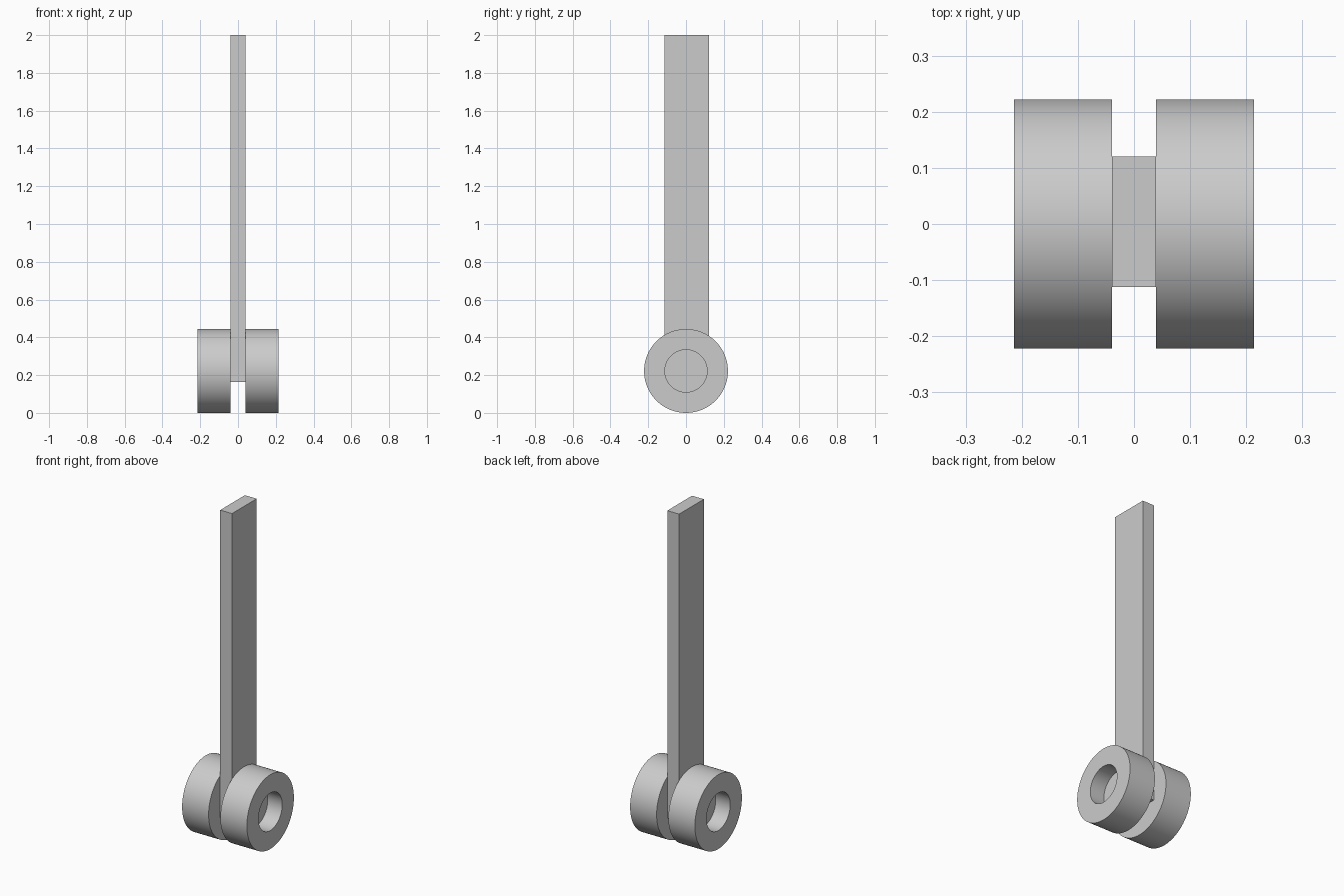
import bpy, bmesh, math

if "Cube" in bpy.data.objects:
    bpy.data.objects.remove(bpy.data.objects["Cube"])

R, HOLE = 0.222, 0.112          # wheel and recess radii
X_IN, X_FLOOR, X_OUT = 0.039, 0.118, 0.214
SEGS = 96


def finish(bm, name):
    bmesh.ops.recalc_face_normals(bm, faces=bm.faces)
    mesh = bpy.data.meshes.new(name)
    bm.to_mesh(mesh)
    bm.free()
    obj = bpy.data.objects.new(name, mesh)
    bpy.context.collection.objects.link(obj)
    return obj


def wheel(name, side):
    """Closed disc with a blind round recess in its outer face."""
    bm = bmesh.new()
    rings = []
    for x, r in ((X_IN, R), (X_OUT, R), (X_OUT, HOLE), (X_FLOOR, HOLE)):
        rings.append([bm.verts.new((side * x,
                                    r * math.cos(2 * math.pi * i / SEGS),
                                    R + r * math.sin(2 * math.pi * i / SEGS)))
                      for i in range(SEGS)])
    for a, b in zip(rings, rings[1:]):
        for i in range(SEGS):
            j = (i + 1) % SEGS
            bm.faces.new((a[i], a[j], b[j], b[i]))
    bm.faces.new(rings[0])
    bm.faces.new(rings[-1])
    obj = finish(bm, name)
    bpy.ops.object.select_all(action='DESELECT')
    obj.select_set(True)
    bpy.context.view_layer.objects.active = obj
    bpy.ops.object.shade_smooth_by_angle(angle=math.radians(30))


# wheels on both sides of the post
wheel("right_wheel", 1)
wheel("left_wheel", -1)

# flat upright post
bm = bmesh.new()
bmesh.ops.create_cube(bm, size=1)
bmesh.ops.scale(bm, vec=(2 * X_IN, 0.233, 1.837), verts=bm.verts)
bmesh.ops.translate(bm, vec=(0, 0.004, 2 - 1.837 / 2), verts=bm.verts)
finish(bm, "post")
